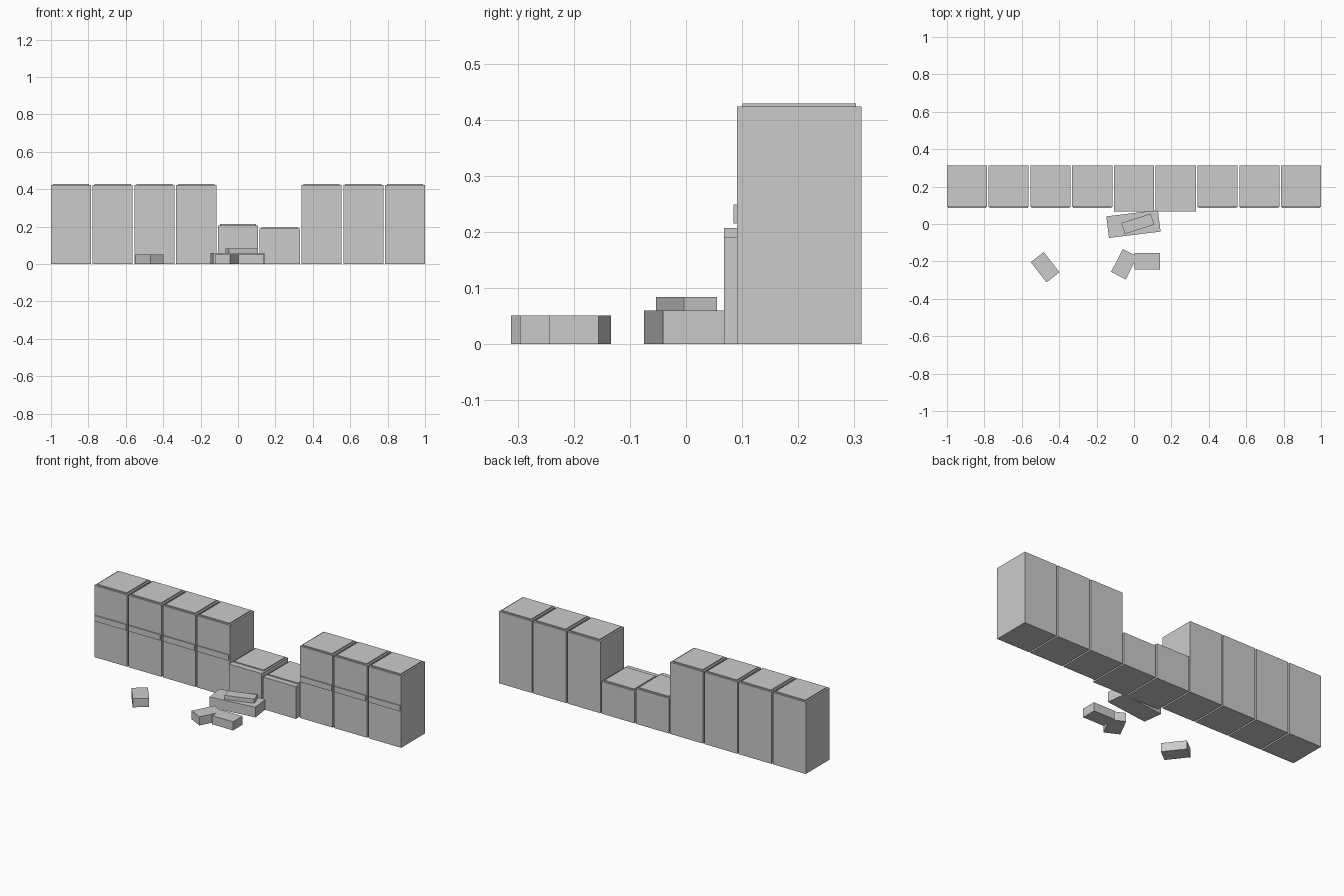
import bpy
from math import radians

cube = bpy.data.objects.get("Cube")
if cube:
    bpy.data.objects.remove(cube, do_unlink=True)

# One stone colour for everything
stone = bpy.data.materials.new("light_grey_stone")
stone.use_nodes = True
GREY = (0.6, 0.6, 0.6, 1)
stone.diffuse_color = GREY
stone.node_tree.nodes["Principled BSDF"].inputs["Base Color"].default_value = GREY


def box(name, center, size, turn=0):
    """Box resting on the given base centre, turned about z in degrees."""
    x, y, z = center
    bpy.ops.mesh.primitive_cube_add(
        size=1, location=(x, y, z + size[2] / 2), rotation=(0, 0, radians(turn)))
    obj = bpy.context.object
    obj.name = name
    obj.scale = size
    obj.data.materials.append(stone)
    return obj


def box_between(name, x, width, y0, y1, z0, z1):
    return box(name, (x, (y0 + y1) / 2, z0), (width, y1 - y0, z1 - z0))


# Row of wall blocks; the broken middle ones are low and stick out in front
COUNT, WIDTH, INSET = 9, 0.214, 0.01
FRONT, BACK = 0.091, 0.313
PITCH = (2 - WIDTH) / (COUNT - 1)
broken_heights = {4: 0.207, 5: 0.19}

for i in range(COUNT):
    x = -1 + WIDTH / 2 + i * PITCH
    broken = i in broken_heights
    top = broken_heights.get(i, 0.423)
    front = 0.068 if broken else FRONT
    box_between(f"wall_block_{i + 1}", x, WIDTH, front, BACK, 0, top)
    # Thin inset cap
    box_between(f"wall_cap_{i + 1}", x, WIDTH - 2 * INSET,
                FRONT + INSET, BACK - INSET, top, top + 0.006)
    # Raised band across the front of the whole blocks
    if not broken:
        box_between(f"front_band_{i + 1}", x, WIDTH - INSET,
                    FRONT - 0.006, FRONT, 0.215, 0.249)

# Fallen slabs in front of the gap
box("fallen_slab_lower", (-0.003, 0, 0), (0.278, 0.116, 0.06), 7)
box("fallen_slab_upper", (0.02, 0.001, 0.06), (0.165, 0.062, 0.024), 17.6)

# Loose bricks on the ground
BRICK = (0.137, 0.088, 0.051)
for name, x, y, turn in (("loose_brick_right", -0.475, -0.231, -52),
                         ("loose_brick_middle", -0.052, -0.215, 63),
                         ("loose_brick_left", 0.07, -0.2, 0)):
    box(name, (x, y, 0), BRICK, turn)
